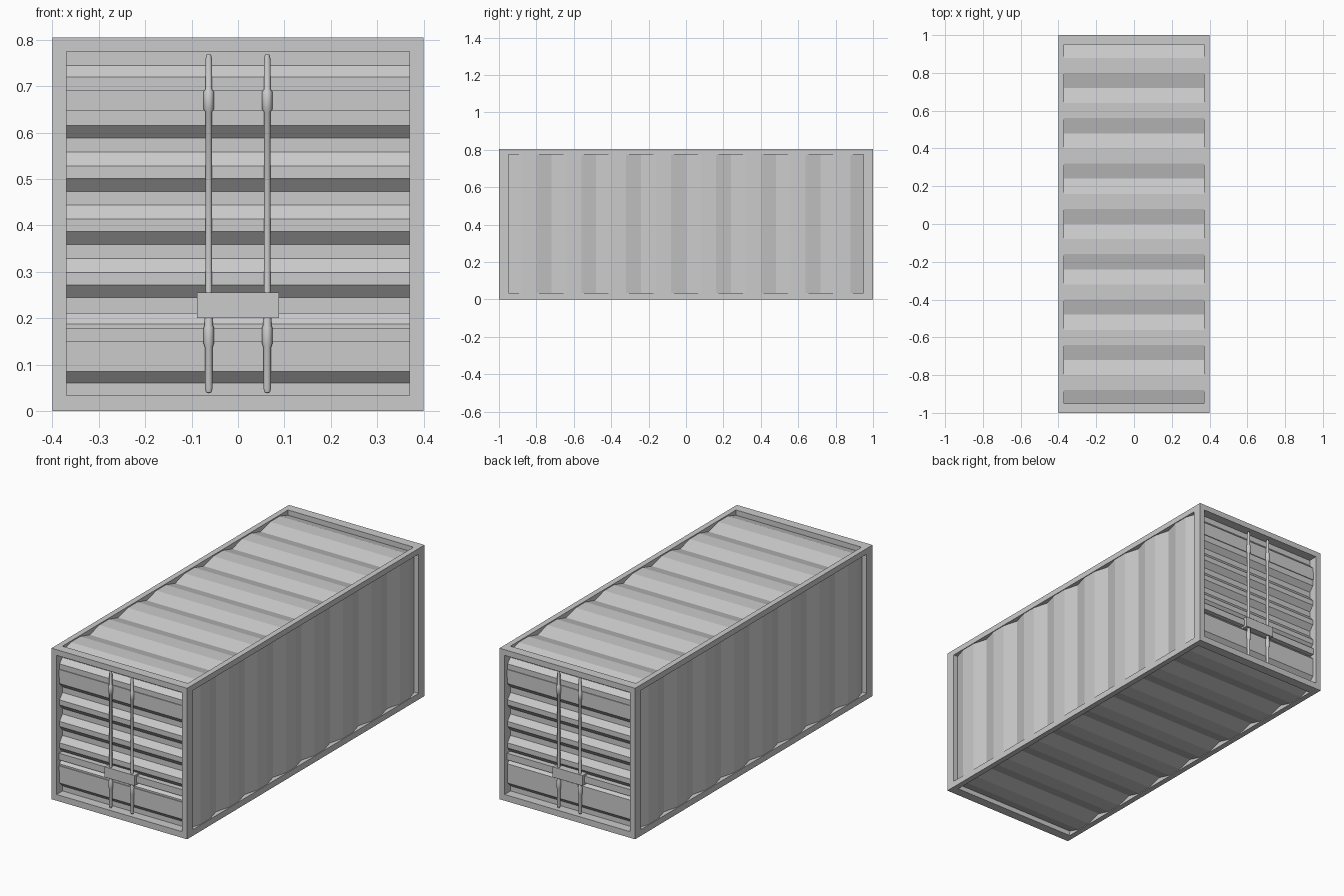
import bpy, bmesh
from math import pi
from mathutils import Matrix, Vector

if "Cube" in bpy.data.objects:
    bpy.data.objects.remove(bpy.data.objects["Cube"])

W, L, H = 0.4, 1.0, 0.805           # half width, half length, height
IX, IY, Z0, Z1 = 0.37, 0.95, 0.033, 0.775   # frame openings


def finish(name, bm):
    me = bpy.data.meshes.new(name)
    bm.to_mesh(me)
    bm.free()
    ob = bpy.data.objects.new(name, me)
    bpy.context.collection.objects.link(ob)
    return ob


def box(name, lo, hi):
    lo, hi = Vector(lo), Vector(hi)
    bm = bmesh.new()
    m = Matrix.Translation((lo + hi) / 2) @ Matrix.Diagonal((*(hi - lo), 1))
    bmesh.ops.create_cube(bm, size=1, matrix=m)
    return finish(name, bm)


def sheet(name, profile, place, a, b, outward):
    """Sweep a folded profile from a to b; place(u, depth, t) gives a point."""
    bm = bmesh.new()
    rows = [[bm.verts.new(place(u, d, t)) for t in (a, b)] for u, d in profile]
    for p, q in zip(rows, rows[1:]):
        f = bm.faces.new((p[0], p[1], q[1], q[0]))
        f.normal_update()
        if f.normal.dot(Vector(outward)) < 0:
            f.normal_flip()
    return finish(name, bm)


def lathe(name, profile, x, y, sides=12):
    bm = bmesh.new()
    vs = [bm.verts.new((r, 0, z)) for r, z in profile]
    es = [bm.edges.new(e) for e in zip(vs, vs[1:])]
    bmesh.ops.spin(bm, geom=vs + es, axis=(0, 0, 1), cent=(0, 0, 0),
                   angle=2 * pi, steps=sides)
    bmesh.ops.remove_doubles(bm, verts=bm.verts, dist=1e-5)
    bmesh.ops.recalc_face_normals(bm, faces=bm.faces)
    bmesh.ops.translate(bm, verts=bm.verts, vec=(x, y, 0))
    ob = finish(name, bm)
    bpy.ops.object.select_all(action='DESELECT')
    ob.select_set(True)
    bpy.context.view_layer.objects.active = ob
    bpy.ops.object.shade_smooth_by_angle(angle=0.6)
    return ob


# Frame: a solid block opened through all three axes
frame = box("frame", (-W, -L, 0), (W, L, H))
cutters = [box("cutter", (-2, -IY, Z0), (2, IY, Z1)),
           box("cutter", (-IX, -2, Z0), (IX, 2, Z1)),
           box("cutter", (-IX, -IY, -2), (IX, IY, 2))]
bpy.context.view_layer.objects.active = frame
for c in cutters:
    c.hide_render = True
    mod = frame.modifiers.new("opening", 'BOOLEAN')
    mod.operation, mod.solver, mod.object = 'DIFFERENCE', 'EXACT', c
    bpy.ops.object.modifier_apply(modifier=mod.name)
    bpy.data.objects.remove(c)

# Long panels with V grooves
wave = []
for k in range(-4, 5):
    for off, d in ((-0.08, 0.004), (0, 0.026), (0.08, 0.004)):
        u = 0.24 * k + off
        if abs(u) < 0.97:
            wave.append((max(-IY, min(IY, u)), d))
for s, side in ((1, "right"), (-1, "left")):
    sheet(side + "_panel", wave, lambda u, d, t: (s * (W - d), u, t), Z0, Z1, (s, 0, 0))
sheet("roof_panel", wave, lambda u, d, t: (t, u, H - d - 0.002), -IX, IX, (0, 0, 1))
sheet("floor_panel", wave, lambda u, d, t: (t, u, d), -IX, IX, (0, 0, -1))

# Door profile: wide flat bands at top and bottom, ribs between
OUT, IN = 0.025, 0.05
door = [(Z1, IN), (0.745, IN), (0.72, OUT), (0.615, OUT), (0.588, IN)]
for k in range(3):
    z = 0.558 - 0.1145 * k
    door += [(z, IN), (z - 0.03, OUT), (z - 0.057, OUT), (z - 0.085, IN)]
door += [(0.213, IN), (0.187, OUT), (0.085, OUT), (0.06, IN), (Z0, IN)]

# Locking bar outline with collars
bar = [(0, 0.038), (0.006, 0.04), (0.0085, 0.05), (0.0085, 0.138), (0.011, 0.145),
       (0.011, 0.18), (0.009, 0.185), (0.009, 0.2), (0.0075, 0.205), (0.0075, 0.645),
       (0.011, 0.65), (0.011, 0.688), (0.0075, 0.693), (0.0075, 0.755),
       (0.005, 0.768), (0, 0.768)]

# Door ends, the back one turned half round
for end in ("front", "back"):
    parts = [sheet(end + "_door", door, lambda u, d, t: (t, d - L, u), -IX, IX, (0, -1, 0))]
    strips = [(0.648, 0.692), (0.21, 0.245)]
    if end == "front":
        strips.append((0.15, 0.178))
    for i, (a, b) in enumerate(strips):
        parts.append(box(f"{end}_door_strip_{i}", (-IX, -0.979, a), (IX, -0.95, b)))
    for x in (-0.063, 0.063):
        parts.append(lathe(end + "_lock_bar", bar, x, -0.982))
    parts.append(box(end + "_lock_box", (-0.088, -0.997, 0.2), (0.088, -0.955, 0.255)))
    if end == "back":
        for p in parts:
            p.data.transform(Matrix.Rotation(pi, 4, 'Z'))
